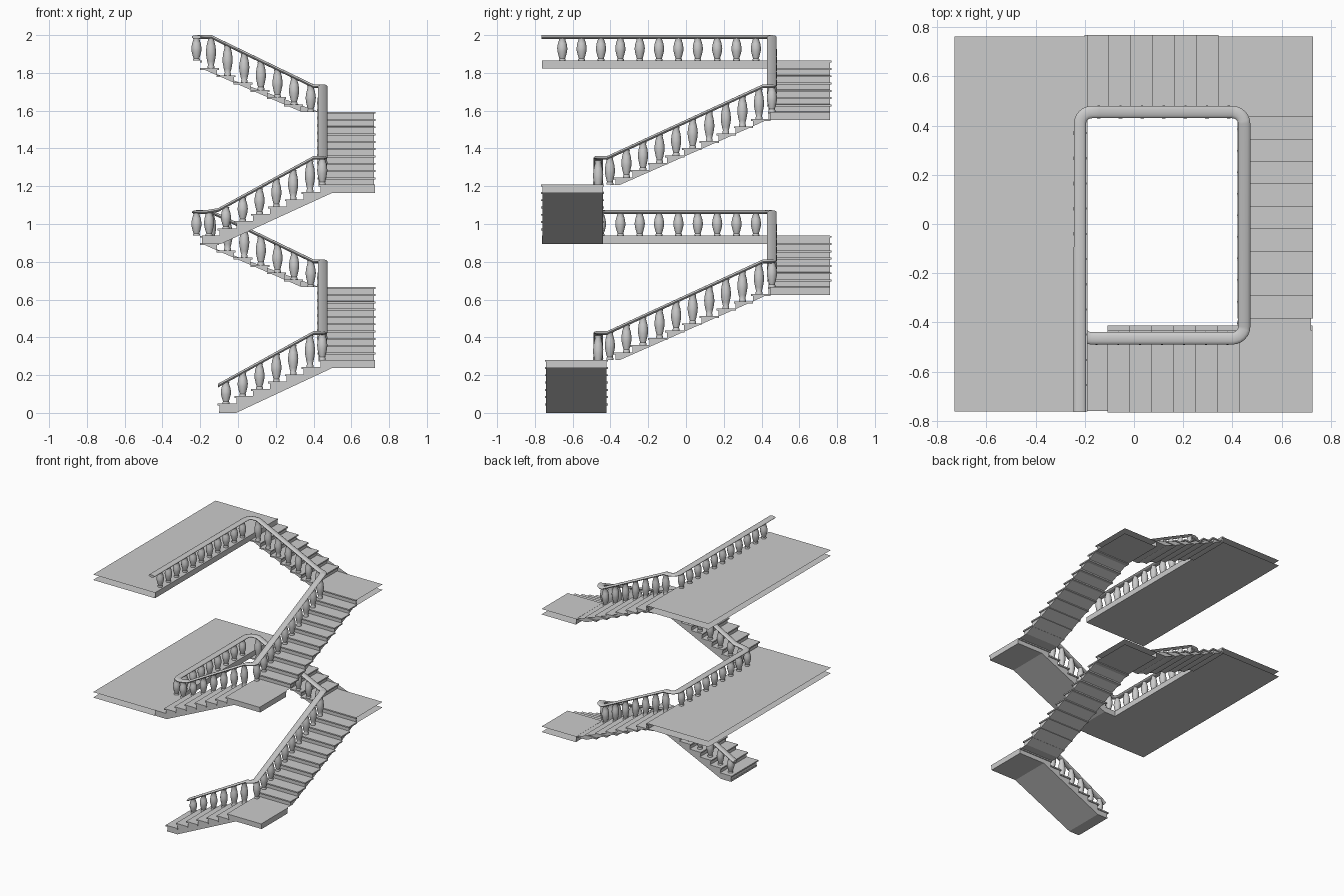
import bpy, bmesh, math
from mathutils import Vector

if "Cube" in bpy.data.objects:
    bpy.data.objects.remove(bpy.data.objects["Cube"])

RISE = 0.0386          # one step
STOREY = 0.927         # floor to floor


def finish(bm, name, smooth=False, recalc=True):
    if recalc:
        bmesh.ops.recalc_face_normals(bm, faces=bm.faces[:])
    me = bpy.data.meshes.new(name)
    bm.to_mesh(me)
    bm.free()
    ob = bpy.data.objects.new(name, me)
    bpy.context.collection.objects.link(ob)
    if smooth:
        bpy.context.view_layer.objects.active = ob
        ob.select_set(True)
        bpy.ops.object.shade_smooth_by_angle(angle=math.radians(40))
        ob.select_set(False)
    return ob


def prism(bm, poly, v0, v1, place):
    """Extrude a (u, z) side profile across v0..v1."""
    a = [bm.verts.new(place(u, v0, z)) for u, z in poly]
    b = [bm.verts.new(place(u, v1, z)) for u, z in poly]
    bm.faces.new(a)
    bm.faces.new(b[::-1])
    for i in range(len(a)):
        j = (i + 1) % len(a)
        bm.faces.new((a[i], b[i], b[j], a[j]))


def flight(name, risers, z, start, end, under, v0, v1, place):
    """Stepped body with overhanging tread plates. risers are nosing positions."""
    bm = bmesh.new()
    poly = [start] + ([(start[0], z)] if z > start[1] + 0.005 else [])
    for i, u in enumerate(risers):
        poly += [(u + 0.01, z + i * RISE), (u + 0.01, z + (i + 1) * RISE - 0.001)]
    top = z + len(risers) * RISE
    poly += [(end, top - 0.001)] + under
    prism(bm, poly, v0, v1, place)
    for i, u in enumerate(risers):
        u2 = risers[i + 1] + 0.012 if i + 1 < len(risers) else end
        t = z + (i + 1) * RISE
        if u2 - u > 0.01:
            prism(bm, [(u, t - 0.01), (u2, t - 0.01), (u2, t), (u, t)],
                  v0 - 0.007, v1 + 0.007, place)
    return finish(bm, name)


def sheets(name, x0, x1, y0, y1, z0, z1):
    """Slab with top, bottom and the inner side only; outer sides stay open."""
    bm = bmesh.new()
    xi = x1 if x1 < 0 else x0
    for q in ([(x0, y0, z1), (x1, y0, z1), (x1, y1, z1), (x0, y1, z1)],
              [(x0, y1, z0), (x1, y1, z0), (x1, y0, z0), (x0, y0, z0)]):
        bm.faces.new([bm.verts.new(p) for p in q])
    side = [(xi, y0, z0), (xi, y1, z0), (xi, y1, z1), (xi, y0, z1)]
    bm.faces.new([bm.verts.new(p) for p in (side if x1 < 0 else side[::-1])])
    return finish(bm, name, recalc=False)


# turned baluster: (radius, height fraction)
PROFILE = [(0.018, 0), (0.018, 0.06), (0.015, 0.1), (0.02, 0.22), (0.026, 0.42),
           (0.027, 0.55), (0.023, 0.75), (0.016, 0.93), (0.019, 1)]


def baluster(bm, x, y, z0, z1, n=12):
    rings = []
    for r, t in PROFILE:
        rings.append([bm.verts.new((x + r * math.cos(2 * math.pi * k / n),
                                    y + r * math.sin(2 * math.pi * k / n),
                                    z0 + t * (z1 - z0))) for k in range(n)])
    for a, b in zip(rings, rings[1:]):
        for k in range(n):
            bm.faces.new((a[k], a[(k + 1) % n], b[(k + 1) % n], b[k]))
    bm.faces.new(rings[0][::-1])
    bm.faces.new(rings[-1])


def corner(cx, cy, quarter, z, r=0.048, n=6):
    """Counter-clockwise quarter bend about (cx, cy)."""
    return [Vector((cx + r * math.cos((quarter + i / n) * math.pi / 2),
                    cy + r * math.sin((quarter + i / n) * math.pi / 2), z))
            for i in range(n + 1)]


def along_x(u, v, z): return (u, v, z)
def along_y(u, v, z): return (v, u, z)
def back_x(u, v, z): return (-u, v, z)


RX, FY, BY, LX = 0.448, -0.465, 0.455, -0.22   # rail centre lines
rail = [Vector((-0.105, FY, 0.145))]
for k, word in enumerate(("lower", "upper")):
    F = 0.011 + STOREY * k
    L1, L2, T = F + 7 * RISE, F + 17 * RISE, F + STOREY

    # front flight with its corner landing
    s = 0.02 if k == 0 else 0
    start = (-0.1, 0) if k == 0 else (-0.19, F - 0.043)
    bend = (-0.01, 0) if k == 0 else (-0.09, F - 0.043)
    flight(word + "_front_flight", [-0.108 + 0.089 * i for i in range(7)], F,
           start, 0.725, [(0.725, L1 - 0.043), (0.5, L1 - 0.043), bend],
           -0.76 + s, -0.44 + s, along_x)
    # side flight
    flight(word + "_side_flight", [-0.384 + 0.091 * i for i in range(10)], L1,
           (-0.44, L1 - 0.001), 0.447, [(0.447, L2 - 0.042), (0.43, L2 - 0.042), (-0.35, L1 - 0.001)],
           0.427, 0.72, along_y)
    # back flight
    flight(word + "_back_flight", [-0.344 + 0.089 * i for i in range(7)], L2,
           (-0.43, L2 - 0.001), 0.201, [(0.201, T - 0.043), (0.19, T - 0.043), (-0.34, L2 - 0.001)],
           0.437, 0.762, back_x)
    # open-edged slabs
    sheets(word + "_back_landing", 0.427, 0.727, 0.437, 0.763, L2 - 0.043, L2)
    sheets(word + "_floor", -0.73, -0.19, -0.763, 0.763, T - 0.043, T)

    # handrail path
    h1, h2, h3 = L1 + 0.142, L2 + 0.135, T + 0.125
    rail += [Vector((-0.105, FY, F + 0.136))] if k else []
    rail += corner(RX - 0.048, FY + 0.048, 3, h1)
    rail += corner(RX - 0.048, BY - 0.048, 0, h2)
    rail += [Vector((-0.14, BY, h3))] + corner(LX + 0.048, BY - 0.048, 1, h3)
    rail += corner(LX + 0.048, FY + 0.048, 2, h3) if k == 0 else [Vector((LX, -0.765, h3))]

    # balusters, each running from its tread to the rail
    bm = bmesh.new()
    for i in range(-1 if k else 0, 6):
        x = -0.064 + 0.089 * i
        t = max(0, (x + 0.105) / 0.505)
        z0 = F + 0.134
        baluster(bm, x, FY, F + (i + 1) * RISE, z0 + (h1 - z0) * t - 0.004)
    for i in range(10):
        y = -0.403 + 0.0877 * i
        t = min(1, max(0, (y + 0.417) / 0.824))
        baluster(bm, RX - 0.002, y, L1 + i * RISE, h1 + (h2 - h1) * t - 0.004)
    for i in range(7):
        x = 0.385 - 0.088 * i
        t = min(1, (0.4 - x) / 0.54)
        baluster(bm, x, BY, L2 + i * RISE, h2 + (h3 - h2) * t - 0.004)
    for i in range(9 if k == 0 else 11):
        baluster(bm, LX, 0.37 - 0.1025 * i, T, h3 - 0.004)
    finish(bm, word + "_balusters", smooth=True)

# handrail: flattened oval swept along the path, kept upright
bm = bmesh.new()
rings, n = [], 12
for i, p in enumerate(rail):
    d = rail[min(i + 1, len(rail) - 1)] - rail[max(i - 1, 0)]
    if 0 < i < len(rail) - 1:
        a, b = p - rail[i - 1], rail[i + 1] - p
        a.z = b.z = 0
        d = a.normalized() + b.normalized()
    d.z = 0
    side = Vector((d.y, -d.x, 0)).normalized()
    rings.append([bm.verts.new(p + side * 0.025 * math.cos(2 * math.pi * k / n)
                               + Vector((0, 0, 0.01 * math.sin(2 * math.pi * k / n))))
                  for k in range(n)])
for a, b in zip(rings, rings[1:]):
    for k in range(n):
        bm.faces.new((a[k], a[(k + 1) % n], b[(k + 1) % n], b[k]))
bm.faces.new(rings[0])
bm.faces.new(rings[-1][::-1])
finish(bm, "handrail", smooth=True)
